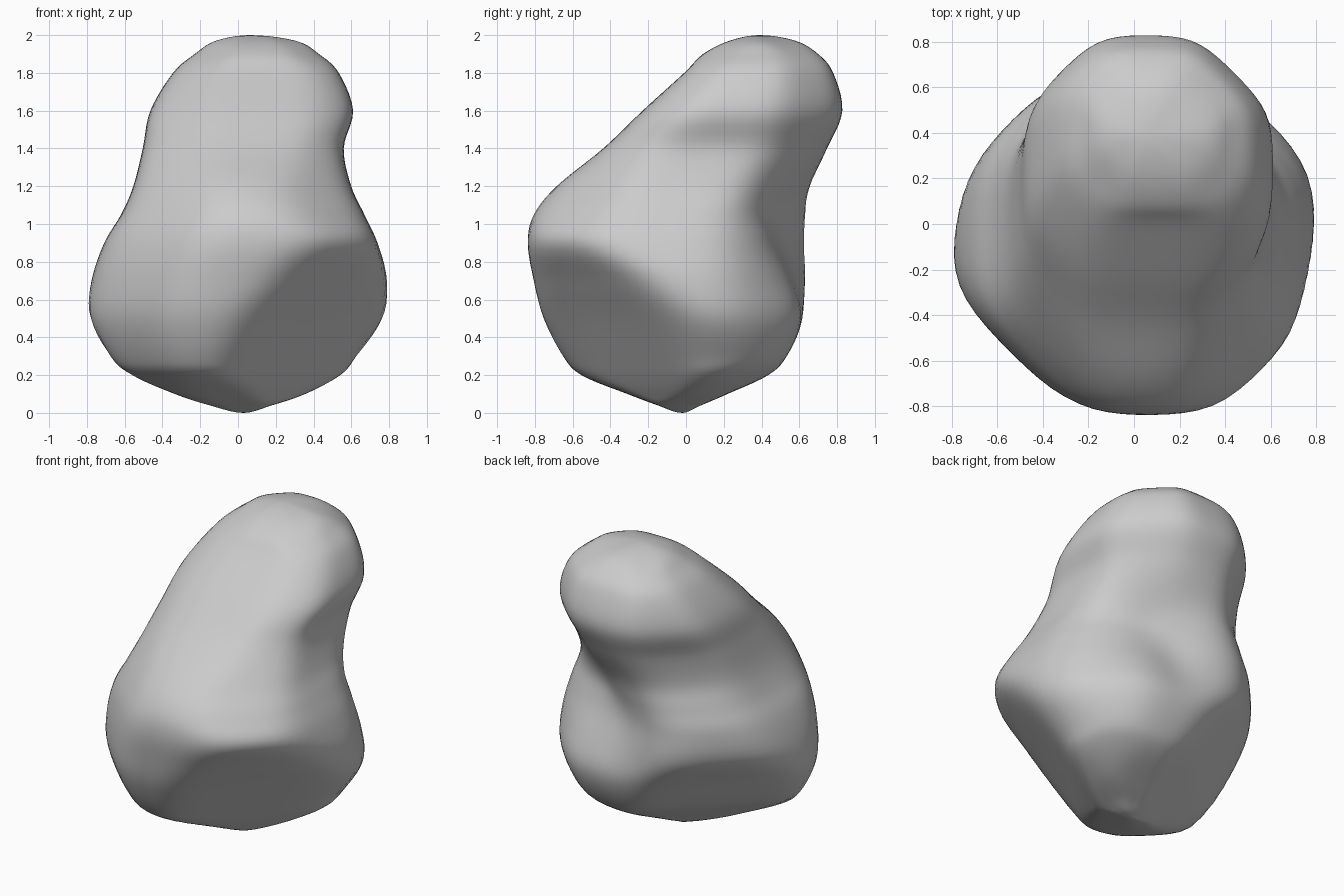
import bpy, bmesh, math

if "Cube" in bpy.data.objects:
    bpy.data.objects.remove(bpy.data.objects["Cube"])

# Each row: height z, then how far the section reaches in 8 directions
# (+x, +x+y, +y, -x+y, -x, -x-y, -y, +x-y)
ROWS = [
    (0.04, .18, .15, .08, .06, .17, .17, .15, .20),
    (0.10, .36, .36, .22, .14, .36, .38, .31, .27),
    (0.20, .56, .55, .44, .27, .61, .60, .56, .35),
    (0.30, .64, .66, .54, .38, .71, .69, .66, .42),
    (0.50, .78, .74, .64, .53, .80, .77, .76, .56),
    (0.70, .795, .72, .66, .68, .78, .78, .81, .71),
    (0.90, .74, .67, .66, .70, .71, .75, .84, .85),
    (1.05, .67, .63, .67, .66, .62, .69, .81, .78),
    (1.20, .60, .64, .69, .62, .555, .60, .69, .66),
    (1.40, .56, .70, .76, .64, .505, .46, .44, .53),
    (1.60, .61, .78, .83, .70, .465, .31, .23, .44),
    (1.80, .535, .74, .78, .65, .345, .11, .01, .27),
    (1.90, .43, .65, .70, .55, .23, -.03, -.09, .13),
    (1.97, .31, .51, .58, .40, .12, -.16, -.23, -.02),
]
DIRS = [(math.cos(k * math.pi / 4), math.sin(k * math.pi / 4)) for k in range(8)]
SIDES, STEPS, POWER = 72, 5, 12


def point_row(z, x, y):
    return (z,) + tuple(x * c + y * s for c, s in DIRS)


def beyond(pole, row):
    # mirrored row past a pole, so the surface closes as a dome
    return (row[0],) + tuple(2 * p - q for p, q in zip(pole[1:], row[1:]))


def catmull(a, b, c, d, t):
    return [0.5 * (2 * q + (r - p) * t + (2 * p - 5 * q + 4 * r - s) * t * t
                   + (3 * q - p - 3 * r + s) * t ** 3) for p, q, r, s in zip(a, b, c, d)]


def groove(z, angle):
    # shallow hollow between the two rear lobes
    return 0.14 * math.exp(-((z - 0.92) / 0.32) ** 2 - ((angle - math.radians(74)) / 0.42) ** 2)


def section(row):
    # rounded polygon held inside the eight reaches
    z, h = row[0], row[1:]
    cx, cy = (h[0] - h[4]) / 2, (h[2] - h[6]) / 2
    reach = [max(0.004, v - cx * c - cy * s) for v, (c, s) in zip(h, DIRS)]
    pts = []
    for i in range(SIDES):
        a = 2 * math.pi * i / SIDES
        ca, sa = math.cos(a), math.sin(a)
        total = sum(max(0, (ca * c + sa * s) / r) ** POWER for r, (c, s) in zip(reach, DIRS))
        rad = total ** (-1 / POWER) - groove(z, a)
        pts.append((cx + rad * ca, cy + rad * sa, z))
    return pts


# Stack of smoothly blended sections between the two poles
bottom, top = point_row(0, .03, -.02), point_row(2, .06, .39)
rows = [beyond(bottom, ROWS[0]), bottom] + ROWS + [top, beyond(top, ROWS[-1])]
levels = []
for k in range(1, len(rows) - 2):
    for j in range(STEPS):
        if k > 1 or j > 0:
            levels.append(catmull(*rows[k - 1:k + 3], j / STEPS))

bm = bmesh.new()
rings = [[bm.verts.new(p) for p in section(r)] for r in levels]
for lo, hi in zip(rings, rings[1:]):
    for i in range(SIDES):
        n = (i + 1) % SIDES
        bm.faces.new((lo[i], lo[n], hi[n], hi[i]))

# Close the poles
low = bm.verts.new((.03, -.02, 0))
high = bm.verts.new((.06, .39, 2))
for i in range(SIDES):
    n = (i + 1) % SIDES
    bm.faces.new((low, rings[0][n], rings[0][i]))
    bm.faces.new((high, rings[-1][i], rings[-1][n]))

for f in bm.faces:
    f.smooth = True
mesh = bpy.data.meshes.new("boulder")
bm.to_mesh(mesh)
bm.free()
boulder = bpy.data.objects.new("boulder", mesh)
bpy.context.collection.objects.link(boulder)
